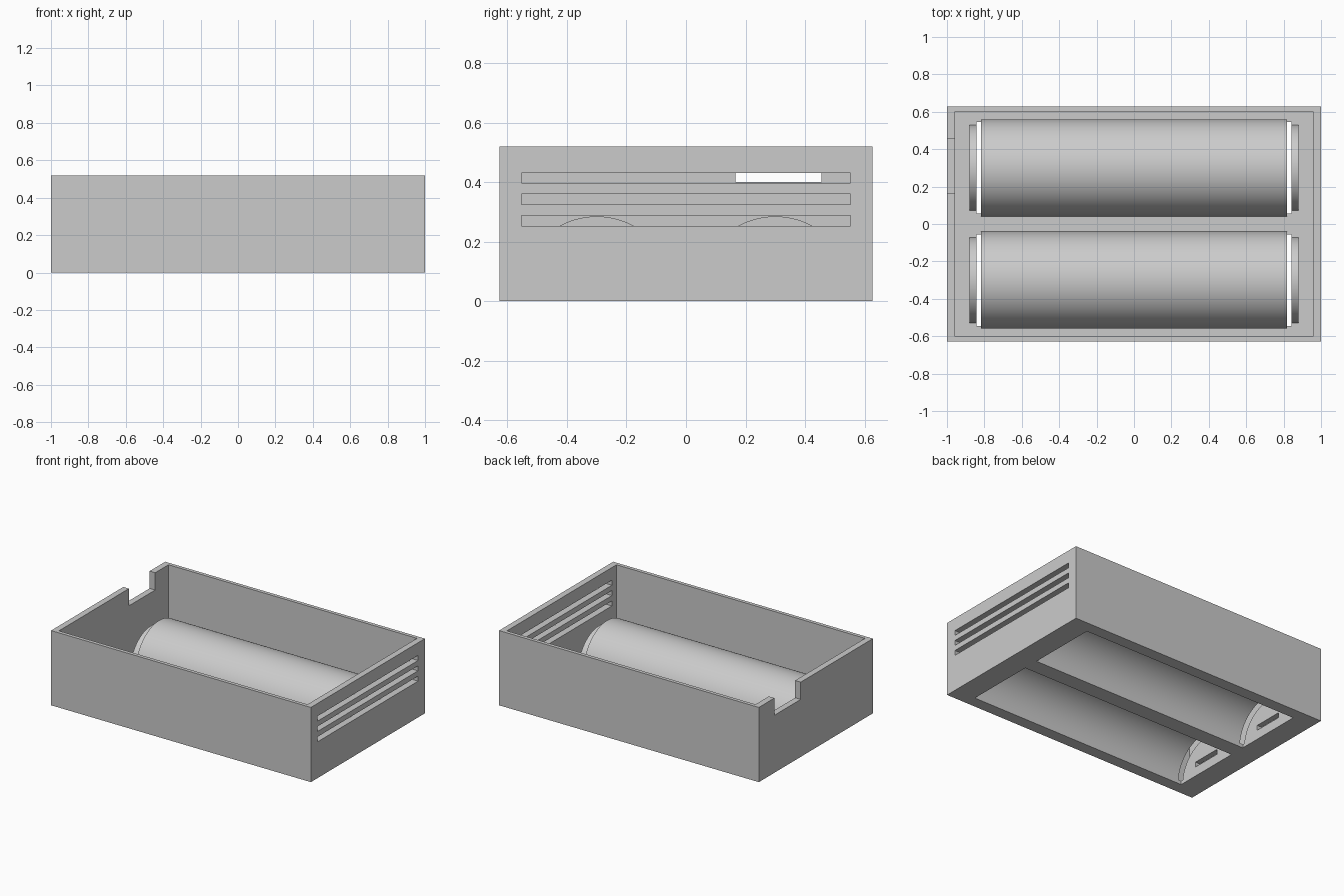
import bpy, bmesh, math
from mathutils import Vector

if "Cube" in bpy.data.objects:
    bpy.data.objects.remove(bpy.data.objects["Cube"], do_unlink=True)

grey = bpy.data.materials.new("plain grey")
grey.use_nodes = True
grey.diffuse_color = (0.6, 0.6, 0.6, 1)
grey.node_tree.nodes["Principled BSDF"].inputs["Base Color"].default_value = (0.6, 0.6, 0.6, 1)


def finish(name, bm):
    bmesh.ops.recalc_face_normals(bm, faces=bm.faces[:])
    mesh = bpy.data.meshes.new(name)
    bm.to_mesh(mesh)
    bm.free()
    mesh.materials.append(grey)
    obj = bpy.data.objects.new(name, mesh)
    bpy.context.collection.objects.link(obj)
    return obj


def box(name, x0, x1, y0, y1, z0, z1):
    bm = bmesh.new()
    bmesh.ops.create_cube(bm, size=1)
    for v in bm.verts:
        v.co = Vector(((x0 + x1) / 2 + v.co.x * (x1 - x0),
                       (y0 + y1) / 2 + v.co.y * (y1 - y0),
                       (z0 + z1) / 2 + v.co.z * (z1 - z0)))
    return finish(name, bm)


def arc(radius, y, z, steps=64):
    return [(y + radius * math.cos(math.pi * i / steps),
             z + radius * math.sin(math.pi * i / steps)) for i in range(steps + 1)]


def extrude_x(name, profile, x0, x1):
    """Closed (y, z) profile extruded along x."""
    bm = bmesh.new()
    face = bm.faces.new([bm.verts.new((x0, y, z)) for y, z in profile])
    new = bmesh.ops.extrude_face_region(bm, geom=[face])["geom"]
    bmesh.ops.translate(bm, vec=(x1 - x0, 0, 0),
                        verts=[g for g in new if isinstance(g, bmesh.types.BMVert)])
    return finish(name, bm)


def select(obj):
    bpy.ops.object.select_all(action="DESELECT")
    obj.select_set(True)
    bpy.context.view_layer.objects.active = obj


def cut(obj, *bounds):
    cutter = box("cutter", *bounds)
    select(obj)
    mod = obj.modifiers.new("cut", "BOOLEAN")
    mod.operation, mod.solver, mod.object = "DIFFERENCE", "EXACT", cutter
    bpy.ops.object.modifier_apply(modifier=mod.name)
    bpy.data.objects.remove(cutter, do_unlink=True)


def smooth(obj):
    select(obj)
    bpy.ops.object.shade_smooth_by_angle(angle=math.radians(30))


FLOOR, TOP = 0.025, 0.52

# Open tray with walls and floor
tray = box("tray", -1, 1, -0.627, 0.627, 0, TOP)
cut(tray, -0.957, 0.957, -0.602, 0.602, FLOOR, 1)

# Vent slots in the left wall
for z in (0.2525, 0.3245, 0.3965):
    cut(tray, 0.9, 1.1, -0.552, 0.552, z, z + 0.035)

# Cable notch in the right wall
cut(tray, -1.1, -0.9, 0.167, 0.456, 0.4, 1)

for side, y in (("front", -0.3), ("back", 0.3)):
    # Opening in the floor below each bay
    cut(tray, -0.842, 0.842, y - 0.245, y + 0.245, -0.1, FLOOR + 0.05)

    # Half-round bay cover, thicker at the crown
    shell = arc(0.26, y, FLOOR) + arc(0.245, y, 0)[::-1]
    smooth(extrude_x(side + "_bay_cover", shell, -0.818, 0.818))

    # Slotted half-disc end plates
    for end, s in (("left", 1), ("right", -1)):
        x0, x1 = sorted((s * 0.842, s * 0.88))
        plate = extrude_x(f"{side}_{end}_end_plate", arc(0.23, y, 0.002), x0, x1)
        cut(plate, x0 - 0.1, x1 + 0.1, y - 0.105, y + 0.105, 0.065, 0.1)
        smooth(plate)
